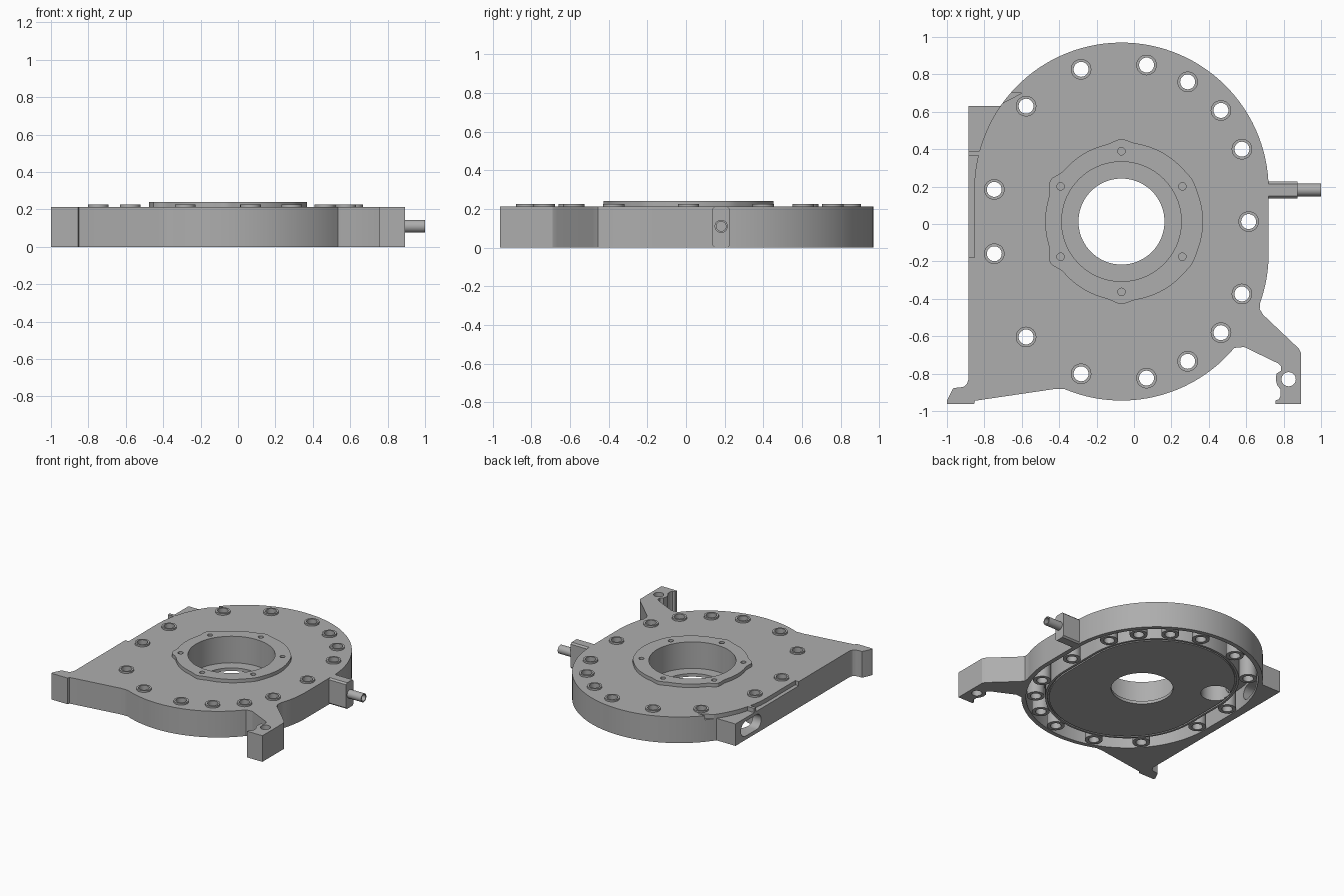
import bpy, bmesh, math
from mathutils import Matrix, Vector

if "Cube" in bpy.data.objects:
    bpy.data.objects.remove(bpy.data.objects["Cube"])

CX, CY, HALF, R = -0.067, 0.013, 0.17, 0.787   # rounded housing: centre, half straight, radius

grey = bpy.data.materials.new("metal_grey")
grey.diffuse_color = (0.42, 0.42, 0.42, 1)
grey.use_nodes = True
grey.node_tree.nodes["Principled BSDF"].inputs["Base Color"].default_value = grey.diffuse_color


def arc(cx, cy, r, a0, a1, n=24):
    return [(cx + r * math.cos(math.radians(a0 + (a1 - a0) * i / n)),
             cy + r * math.sin(math.radians(a0 + (a1 - a0) * i / n))) for i in range(n + 1)]


def circle(x, y, r, n=40):
    return arc(x, y, r, 0, 360, n)[:-1]


def stadium(r):
    return arc(CX, CY + HALF, r, 0, 180, 48) + arc(CX, CY - HALF, r, 180, 360, 48)


def prism(name, pts, z0, z1, matrix=None):
    """Extrude a flat outline from z0 to z1."""
    bm = bmesh.new()
    face = bm.faces.new([bm.verts.new((x, y, z0)) for x, y in pts])
    top = bmesh.ops.extrude_face_region(bm, geom=[face])["geom"]
    bmesh.ops.translate(bm, vec=(0, 0, z1 - z0), verts=[v for v in top if isinstance(v, bmesh.types.BMVert)])
    bmesh.ops.recalc_face_normals(bm, faces=bm.faces)
    if matrix:
        bm.transform(matrix)
    me = bpy.data.meshes.new(name)
    bm.to_mesh(me)
    bm.free()
    me.materials.append(grey)
    ob = bpy.data.objects.new(name, me)
    bpy.context.collection.objects.link(ob)
    return ob


def boolean(ob, other, op="DIFFERENCE"):
    m = ob.modifiers.new("cut", "BOOLEAN")
    m.operation, m.solver, m.object = op, "EXACT", other
    bpy.context.view_layer.objects.active = ob
    bpy.ops.object.modifier_apply(modifier=m.name)
    bpy.data.objects.remove(other, do_unlink=True)


def smooth(ob):
    bpy.ops.object.select_all(action="DESELECT")
    ob.select_set(True)
    bpy.context.view_layer.objects.active = ob
    bpy.ops.object.shade_smooth_by_angle(angle=math.radians(25))


# Housing outline: round body, right foot, side wall and left foot
right_foot = [(0.56, -0.66), (0.59, -0.658), (0.77, -0.745), (0.785, -0.76), (0.785, -0.785),
              (0.762, -0.80), (0.758, -0.83), (0.765, -0.86), (0.783, -0.885), (0.783, -0.92),
              (0.775, -0.937), (0.757, -0.943), (0.757, -0.963), (0.893, -0.963), (0.893, -0.69),
              (0.88, -0.665), (0.69, -0.485), (0.672, -0.455)]
left_foot = [(-0.885, -0.83), (-0.893, -0.855), (-0.91, -0.87), (-0.935, -0.875), (-0.965, -0.876),
             (-0.973, -0.89), (-1.0, -0.945), (-1.0, -0.963), (-0.855, -0.963), (-0.85, -0.945),
             (-0.43, -0.883), (-0.40, -0.883)]
outline = (arc(CX, CY - HALF, R, 247, 320) + right_foot + arc(CX, CY - HALF, R, -19.5, 0, 8)
           + arc(CX, CY + HALF, R, 0, 145.4, 48) + [(-0.885, 0.63)] + left_foot)
body = prism("housing", outline, 0, 0.212)

# Raised bearing flange with six lobes
flange = []
for i in range(144):
    a = 2 * math.pi * i / 144
    lobe = max(0, math.cos(6 * (a - math.pi / 6))) ** 4
    r = 0.422 + 0.014 * math.cos(a) * (1 - lobe) + 0.018 * lobe
    flange.append((CX + r * math.cos(a), CY + r * math.sin(a)))
boolean(body, prism("flange", flange, 0.1, 0.24), "UNION")

# Pipe fitting block on the right
c = 0.012
block = [(0.137 + c, 0), (0.227 - c, 0), (0.227, c), (0.227, 0.212 - c), (0.227 - c, 0.212),
         (0.137 + c, 0.212), (0.137, 0.212 - c), (0.137, c)]
along_x = Matrix(((0, 0, 1, 0), (1, 0, 0, 0), (0, 1, 0, 0), (0, 0, 0, 1)))
boolean(body, prism("fitting", block, 0.69, 0.875, along_x), "UNION")

# Stepped ledges beside the left wall, leaving a rib between them
a39 = 180 - math.degrees(math.asin((0.39 - CY - HALF) / R))
a365 = 180 - math.degrees(math.asin((0.365 - CY - HALF) / R))
upper = [(-1, 0.7), (-0.6, 0.7)] + arc(CX, CY + HALF, R, 144, a39, 12) + [(-1, 0.39)]
lower = [(-1, 0.365)] + arc(CX, CY + HALF, R, a365, 180, 10) + [(-0.854, -0.18), (-1, -0.18)]
for pts in (upper, lower):
    boolean(body, prism("ledge_cut", pts, 0.178, 0.3))

# Bolt positions around the rim
bolts = [(CX + 0.68, CY)]
for x, y in [(0.577, 0.4), (0.465, 0.607), (0.287, 0.76), (0.067, 0.85),
             (-0.283, 0.827), (-0.577, 0.63), (-0.747, 0.185)]:
    bolts += [(x, y), (x, 2 * CY - y)]

# Underside groove with bolt bosses left standing
groove = prism("groove_cut", stadium(0.752), -0.1, 0.17)
boolean(groove, prism("core", stadium(0.61), -0.2, 0.3))
for x, y in bolts:
    boolean(groove, prism("boss", circle(x, y, 0.066, 28), -0.2, 0.3))
boolean(body, groove)

# Thin seal line around the floor inside the groove
seal = prism("seal_cut", stadium(0.592), -0.1, 0.012)
boolean(seal, prism("core", stadium(0.58), -0.2, 0.3))
boolean(body, seal)

# Stepped centre bore
boolean(body, prism("bore_cut", circle(CX, CY, 0.32, 72), 0.025, 0.5))
boolean(body, prism("bore_cut", circle(CX, CY, 0.23, 72), -0.2, 0.3))

# Bolt holes, foot hole and small flange holes
for x, y in bolts:
    boolean(body, prism("hole_cut", circle(x, y, 0.04, 28), -0.2, 0.5))
boolean(body, prism("hole_cut", circle(0.827, -0.83, 0.038, 28), -0.2, 0.5))
for k in range(6):
    a = math.radians(30 + 60 * k)
    boolean(body, prism("hole_cut", circle(CX + 0.376 * math.cos(a), CY + 0.376 * math.sin(a), 0.02, 20), 0.15, 0.5))

# Oval side port leading to an opening in the floor
oval = arc(0.50, 0.09, 0.06, -90, 90, 12) + arc(0.36, 0.09, 0.06, 90, 270, 12)
boolean(body, prism("port_cut", oval, -1.1, -0.55, along_x))
boolean(body, prism("port_cut", circle(-0.53, 0.31, 0.11), -0.2, 0.15))
smooth(body)


def ring(name, x, y, r0, r1, z0, z1, matrix=None):
    """Tube with an open centre."""
    ob = prism(name, circle(x, y, r1, 28), z0, z1, matrix)
    if matrix:
        cutter = prism("hole", circle(x, y, r0, 28), z0 + 0.02, z1 + 0.1, matrix)
    else:
        cutter = prism("hole", circle(x, y, r0, 28), z0 - 0.1, z1 + 0.1)
    boolean(ob, cutter)
    smooth(ob)


# Raised bolt collars
for x, y in bolts:
    ring("bolt_collar", x, y, 0.04, 0.055, 0.205, 0.226)

# Pipe stub
ring("pipe", 0.182, 0.11, 0.025, 0.034, 0.86, 1.0, along_x)
